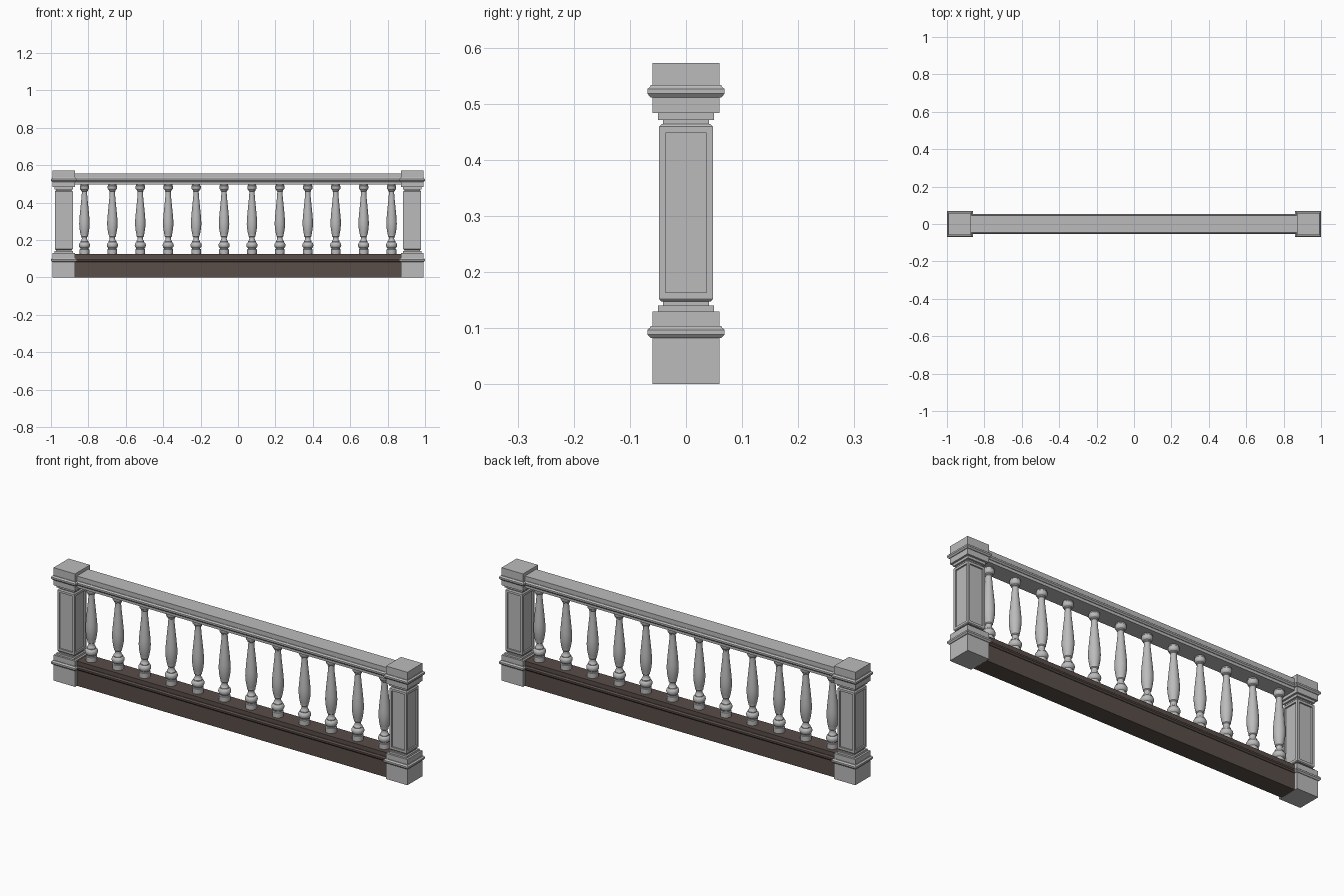
import bpy, bmesh, math

cube = bpy.data.objects.get("Cube")
if cube:
    bpy.data.objects.remove(cube, do_unlink=True)


def material(name, rgb):
    m = bpy.data.materials.new(name)
    m.use_nodes = True
    m.diffuse_color = (*rgb, 1)
    m.node_tree.nodes["Principled BSDF"].inputs["Base Color"].default_value = (*rgb, 1)
    return m


stone = material("grey stone", (0.5, 0.5, 0.5))
brown = material("dark brown", (0.1, 0.075, 0.066))


def finish(name, bm, mat, x=0, smooth=False):
    bmesh.ops.recalc_face_normals(bm, faces=bm.faces)
    me = bpy.data.meshes.new(name)
    bm.to_mesh(me)
    bm.free()
    me.materials.append(mat)
    ob = bpy.data.objects.new(name, me)
    bpy.context.collection.objects.link(ob)
    ob.location.x = x
    if smooth:
        bpy.ops.object.select_all(action="DESELECT")
        ob.select_set(True)
        bpy.context.view_layer.objects.active = ob
        bpy.ops.object.shade_smooth_by_angle(angle=math.radians(35))
    return ob


def loft(profile, sides):
    """Stack rings of (radius, z) into a capped solid; four sides make a square."""
    bm = bmesh.new()
    turn = math.pi / 4 if sides == 4 else 0
    grow = math.sqrt(2) if sides == 4 else 1
    rings = []
    for r, z in profile:
        angles = [turn + math.tau * i / sides for i in range(sides)]
        rings.append([bm.verts.new((r * grow * math.cos(a), r * grow * math.sin(a), z))
                      for a in angles])
    for low, high in zip(rings, rings[1:]):
        for i in range(sides):
            j = (i + 1) % sides
            bm.faces.new((low[i], low[j], high[j], high[i]))
    bm.faces.new(rings[0])
    bm.faces.new(rings[-1])
    return bm


def moulding(r, z):
    """Projecting band that starts and ends on a block of half width r."""
    return [(r, z), (r + .003, z), (r + .009, z + .007), (r + .009, z + .015),
            (r + .004, z + .019), (r + .003, z + .022), (r, z + .022)]


# Square end posts with recessed panels
post_profile = (
    [(.06, 0)] + moulding(.06, .082) +
    [(.06, .13), (.05, .13), (.05, .14), (.041, .14), (.041, .147),
     (.045, .148), (.048, .152), (.048, .459), (.043, .464), (.041, .464),
     (.041, .471), (.05, .471), (.05, .483), (.06, .483)] +
    moulding(.06, .511) + [(.06, .572)])

for side, x in (("left", .931), ("right", -.931)):
    bm = loft(post_profile, 4)
    bm.normal_update()
    panels = [f for f in bm.faces if abs(f.normal.z) < .1
              and max(v.co.z for v in f.verts) - min(v.co.z for v in f.verts) > .2]
    bmesh.ops.recalc_face_normals(bm, faces=bm.faces)
    bmesh.ops.inset_individual(bm, faces=panels, thickness=.016)
    bmesh.ops.inset_individual(bm, faces=panels, thickness=.0003, depth=-.007)
    finish(side + "_post", bm, stone, x)


# Long beams between the posts
def beam(name, profile, mat, half_length=.873):
    bm = bmesh.new()
    outline = profile + [(-y, z) for y, z in reversed(profile)]
    ends = [[bm.verts.new((x, y, z)) for y, z in outline]
            for x in (-half_length, half_length)]
    n = len(outline)
    for i in range(n):
        j = (i + 1) % n
        bm.faces.new((ends[0][i], ends[0][j], ends[1][j], ends[1][i]))
    for end in ends:
        bm.faces.new(end)
    finish(name, bm, mat)


beam("handrail", [(.045, .497)] + moulding(.045, .511) + [(.045, .556)], stone)
beam("base_rail", [(.045, 0)] + moulding(.045, .082) + [(.045, .125)], brown)

# Turned balusters
baluster_profile = [
    (.026, .124), (.026, .15), (.022, .152), (.022, .157),
    (.026, .16), (.029, .166), (.03, .172), (.029, .178), (.026, .184),
    (.021, .188), (.021, .193), (.016, .2), (.014, .208), (.015, .216),
    (.019, .22), (.019, .225), (.022, .236), (.026, .26), (.028, .285),
    (.027, .31), (.024, .345), (.02, .385), (.016, .425), (.014, .452),
    (.014, .459), (.018, .462), (.018, .467), (.022, .47), (.025, .475),
    (.025, .489), (.022, .492), (.022, .498)]

count, reach = 12, .821
for i in range(count):
    x = -reach + 2 * reach * i / (count - 1)
    finish(f"baluster_{i + 1}", loft(baluster_profile, 24), stone, x, smooth=True)
